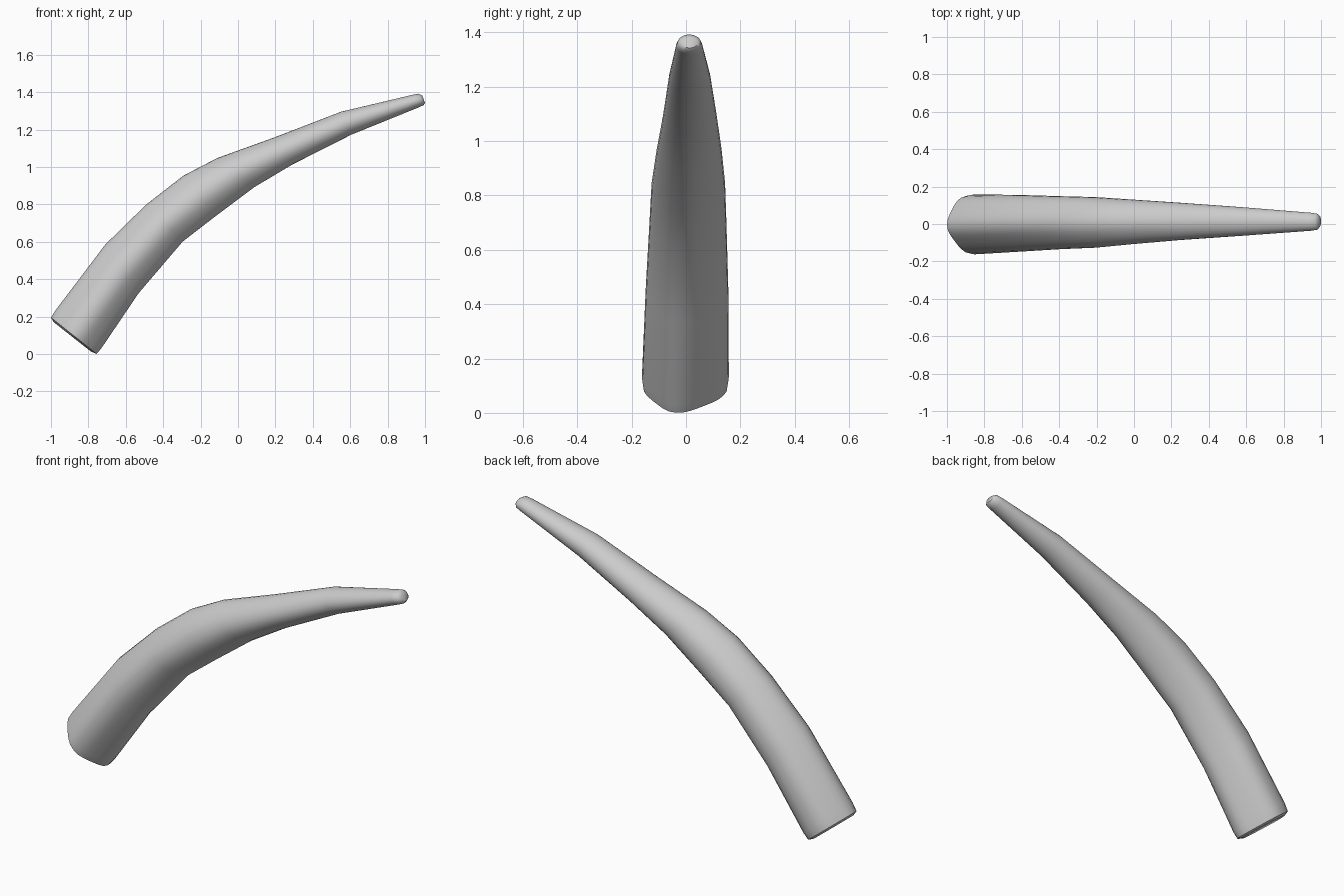
import bpy, bmesh, math
from mathutils import Vector

if "Cube" in bpy.data.objects:
    bpy.data.objects.remove(bpy.data.objects["Cube"])

# Stations: upper edge x,z / lower edge x,z / y front / y back
STATIONS = [
    (-0.985, 0.170, -0.785, 0.012, -0.135, 0.130),
    (-1.000, 0.195, -0.755, 0.000, -0.158, 0.152),
    (-0.975, 0.235, -0.730, 0.030, -0.163, 0.158),
    (-0.710, 0.585, -0.530, 0.325, -0.149, 0.156),
    (-0.490, 0.800, -0.295, 0.600, -0.135, 0.149),
    (-0.290, 0.955, -0.120, 0.735, -0.127, 0.144),
    (-0.110, 1.048, 0.090, 0.892, -0.108, 0.131),
    (0.200, 1.160, 0.290, 1.012, -0.086, 0.114),
    (0.550, 1.295, 0.605, 1.172, -0.063, 0.090),
    (0.930, 1.385, 0.965, 1.318, -0.036, 0.060),
    (0.965, 1.392, 0.992, 1.330, -0.031, 0.055),
    (0.985, 1.382, 1.000, 1.343, -0.015, 0.042),
]
# Base cross-section: (across from upper to lower edge, sideways)
SECTION = [(0, -0.06), (0.27, 0.93), (0.66, 1.0), (1.0, -0.25),
           (0.60, -1.0), (0.36, -0.93)]
N = 32


def chaikin(pts):
    out = []
    for i, p in enumerate(pts):
        q = pts[(i + 1) % len(pts)]
        out += [p.lerp(q, 0.2), p.lerp(q, 0.8)]
    return out


def resampled_section():
    pts = [Vector(p) for p in SECTION]
    for _ in range(3):
        pts = chaikin(pts)
    pts = [Vector((p.x * 2 - 1, p.y)) for p in pts]
    lo = [min(p[k] for p in pts) for k in (0, 1)]
    hi = [max(p[k] for p in pts) for k in (0, 1)]
    pts = [Vector([2 * (p[k] - lo[k]) / (hi[k] - lo[k]) - 1 for k in (0, 1)])
           for p in pts]
    # radial sampling at even angles
    result = []
    for i in range(N):
        a = math.pi + 2 * math.pi * i / N
        d = Vector((math.cos(a), math.sin(a)))
        for j, p in enumerate(pts):
            e = pts[(j + 1) % len(pts)] - p
            den = d.x * e.y - d.y * e.x
            if abs(den) < 1e-9:
                continue
            r = (p.x * e.y - p.y * e.x) / den
            s = (p.x * d.y - p.y * d.x) / den
            if r > 0 and -1e-6 <= s <= 1 + 1e-6:
                result.append((d * r, d))
                break
    return result


# Tapered bent horn, angular at the base and rounder at the tip
bm = bmesh.new()
rings = []
section = resampled_section()
for ux, uz, lx, lz, y0, y1 in STATIONS:
    upper, lower = Vector((ux, 0, uz)), Vector((lx, 0, lz))
    blend = min(1, max(0, (ux + 1) / 1.6))
    ring = []
    for angular, circle in section:
        p = angular.lerp(circle, blend)
        v = upper.lerp(lower, (p.x + 1) / 2)
        v.y = (y0 + y1) / 2 + p.y * (y1 - y0) / 2
        ring.append(bm.verts.new(v))
    rings.append(ring)
for a, b in zip(rings, rings[1:]):
    for i in range(N):
        j = (i + 1) % N
        bm.faces.new((a[i], a[j], b[j], b[i]))
bm.faces.new(rings[0])
bm.faces.new(rings[-1])
bmesh.ops.recalc_face_normals(bm, faces=bm.faces)

mesh = bpy.data.meshes.new("curved_horn")
bm.to_mesh(mesh)
bm.free()
horn = bpy.data.objects.new("curved_horn", mesh)
bpy.context.collection.objects.link(horn)
bpy.context.view_layer.objects.active = horn
horn.select_set(True)
bpy.ops.object.shade_smooth_by_angle(angle=math.radians(50))
